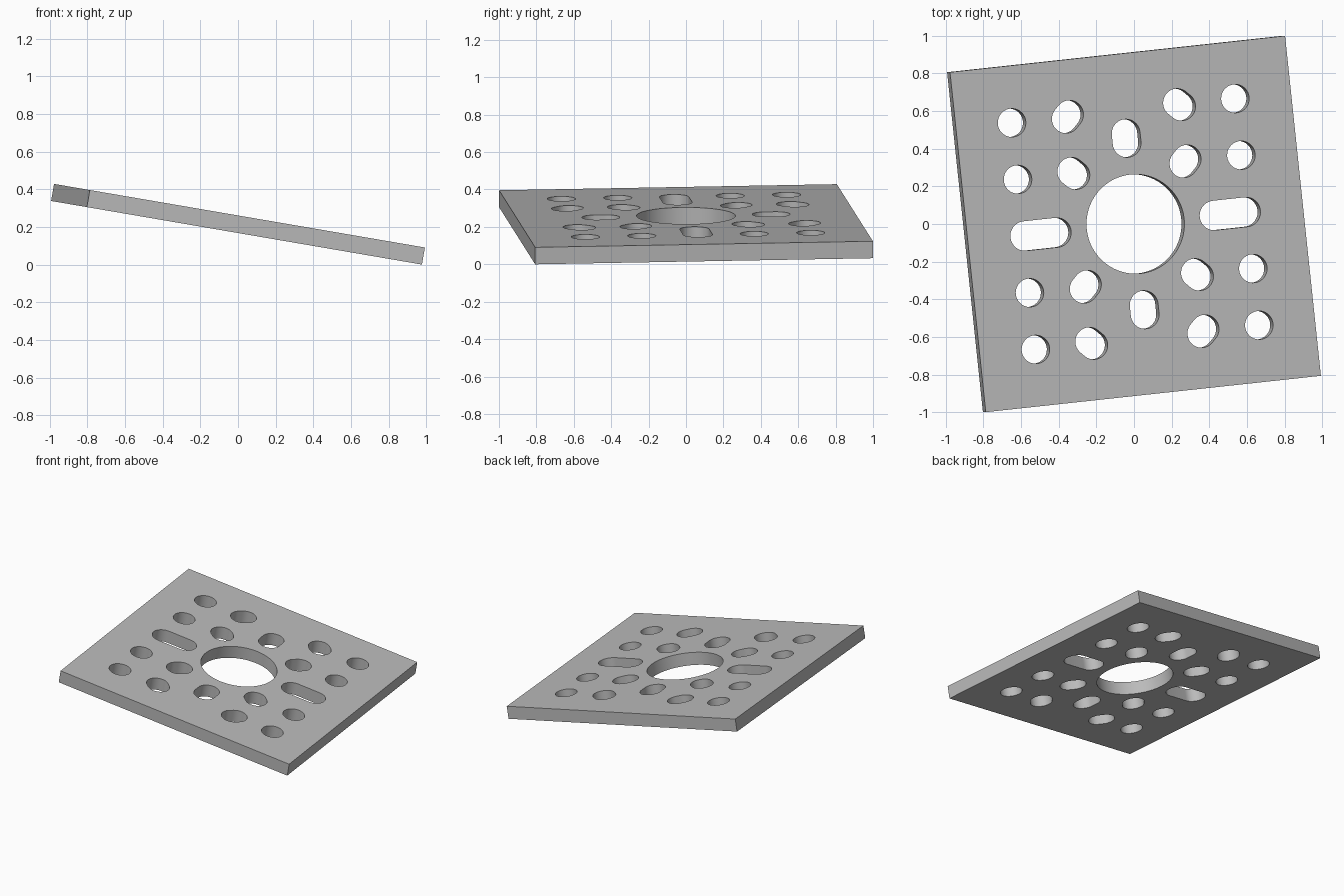
import bpy, bmesh
from math import sin, cos, pi, radians
from mathutils import Matrix, Vector

cube = bpy.data.objects.get("Cube")
if cube:
    bpy.data.objects.remove(cube)

HALF = 0.908        # half the side of the square plate
THICK = 0.092
PITCH = HALF / 3    # spacing of the hole grid
HOLE = 0.0757       # radius of a small hole

grey = bpy.data.materials.new("plain grey")
grey.use_nodes = True
grey.diffuse_color = (0.5, 0.5, 0.5, 1)
grey.node_tree.nodes["Principled BSDF"].inputs["Base Color"].default_value = (0.5, 0.5, 0.5, 1)

outline = bpy.data.curves.new("plate_outline", "CURVE")
outline.dimensions = "2D"
outline.fill_mode = "BOTH"
outline.extrude = THICK / 2


def add_loop(points):
    spline = outline.splines.new("POLY")
    spline.points.add(len(points) - 1)
    for point, (x, y) in zip(spline.points, points):
        point.co = (x, y, 0, 1)
    spline.use_cyclic_u = True


def add_slot(x, y, radius, stretch=0.0, angle=0.0, steps=20):
    """Round hole, lengthened by stretch along the given angle."""
    points = []
    for end in (0, 1):
        shift = stretch / 2 * (1 - 2 * end)
        last = steps + 1 if stretch else steps
        for i in range(last):
            a = angle - pi / 2 + pi * (end + i / steps)
            points.append((x + shift * cos(angle) + radius * cos(a),
                           y + shift * sin(angle) + radius * sin(a)))
    add_loop(points)


# Square edge and large central bore
add_loop([(-HALF, -HALF), (HALF, -HALF), (HALF, HALF), (-HALF, HALF)])
add_slot(0, 0, 0.264, steps=40)

# Long side slots and short front and back slots
for s in (-1, 1):
    add_slot(s * 0.513, 0, 0.0785, 0.172)
    add_slot(0, s * 0.458, 0.0765, 0.05, pi / 2)

# Four holes in each quadrant: two round, two slightly lengthened diagonally
for sx in (-1, 1):
    for sy in (-1, 1):
        diagonal = sx * sy * pi / 4
        add_slot(sx * 2 * PITCH, sy * 2 * PITCH, HOLE)
        add_slot(sx * 2 * PITCH, sy * PITCH, HOLE)
        add_slot(sx * PITCH, sy * PITCH, HOLE, 0.03, diagonal)
        add_slot(sx * PITCH, sy * 2 * PITCH, HOLE, 0.03, -diagonal)

# Turn the outline into a solid, weld it and tilt it
helper = bpy.data.objects.new("outline_helper", outline)
bpy.context.collection.objects.link(helper)
bpy.context.view_layer.update()
graph = bpy.context.evaluated_depsgraph_get()
mesh = bpy.data.meshes.new_from_object(helper.evaluated_get(graph))
bpy.data.objects.remove(helper)

bm = bmesh.new()
bm.from_mesh(mesh)
bmesh.ops.remove_doubles(bm, verts=bm.verts, dist=0.0001)
bmesh.ops.recalc_face_normals(bm, faces=bm.faces)
bm.transform(Matrix.Rotation(radians(9.73), 4, "Y") @ Matrix.Rotation(radians(6.1), 4, "Z"))
lowest = min(v.co.z for v in bm.verts)
bmesh.ops.translate(bm, verts=bm.verts, vec=Vector((0, 0, -lowest)))
bm.to_mesh(mesh)
bm.free()

mesh.materials.clear()
mesh.materials.append(grey)
plate = bpy.data.objects.new("perforated_plate", mesh)
bpy.context.collection.objects.link(plate)
bpy.ops.object.select_all(action="DESELECT")
plate.select_set(True)
bpy.context.view_layer.objects.active = plate
bpy.ops.object.shade_smooth_by_angle(angle=radians(30))
